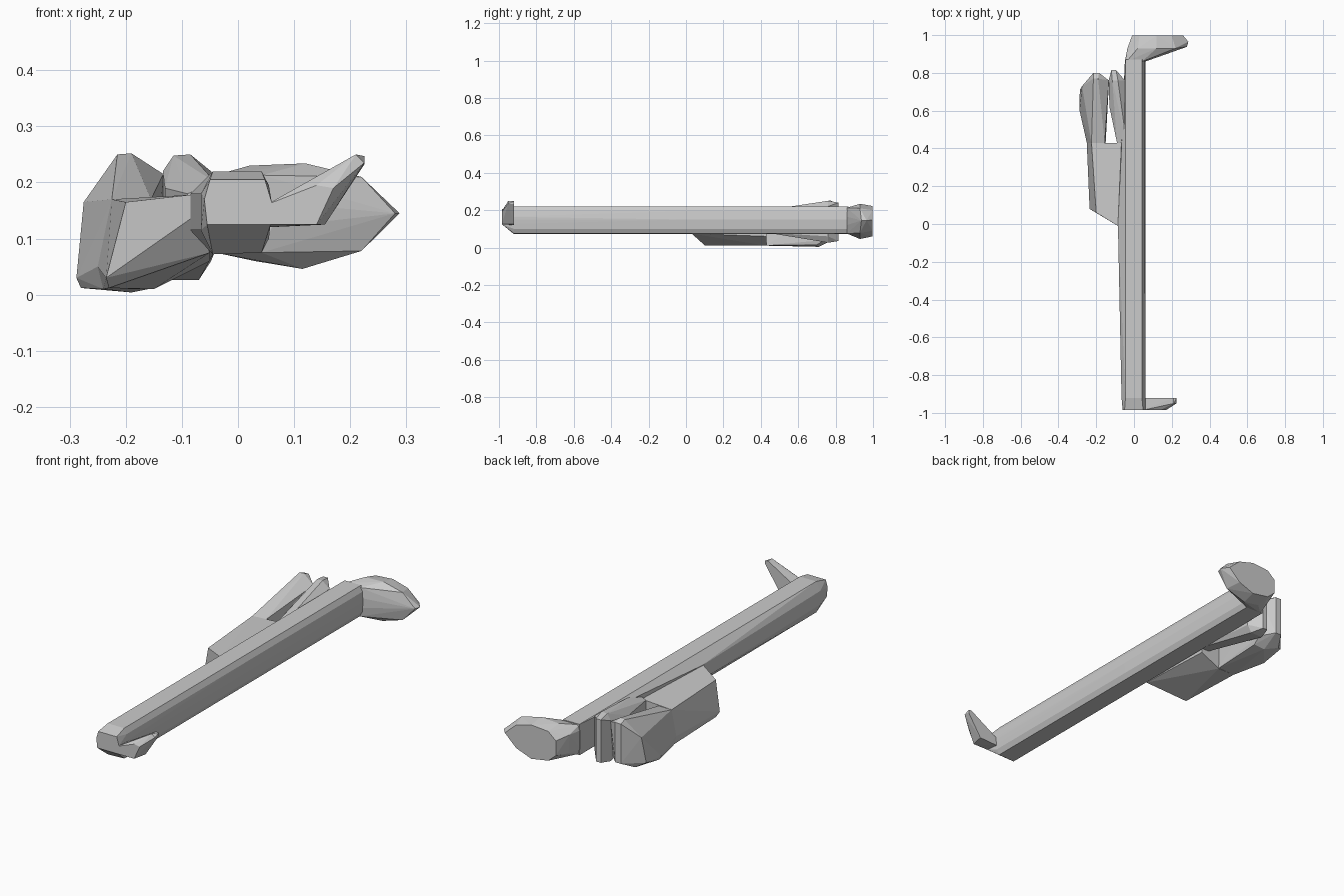
import bpy, bmesh


def hull(name, points):
    """Flat-faced solid wrapped around a few corner points."""
    bm = bmesh.new()
    for p in points:
        bm.verts.new(p)
    out = bmesh.ops.convex_hull(bm, input=bm.verts)
    junk = {e for e in out["geom_interior"] + out["geom_unused"]
            if isinstance(e, bmesh.types.BMVert)}
    bmesh.ops.delete(bm, geom=list(junk), context='VERTS')
    bmesh.ops.dissolve_limit(bm, angle_limit=0.02, verts=bm.verts, edges=bm.edges)
    bmesh.ops.recalc_face_normals(bm, faces=bm.faces)
    mesh = bpy.data.meshes.new(name)
    bm.to_mesh(mesh)
    bm.free()
    obj = bpy.data.objects.new(name, mesh)
    bpy.context.collection.objects.link(obj)
    return obj


def ring(y, xz):
    return [(x, y, z) for x, z in xz]


# long bar, chamfered, with a tapered front nose
def section(left):
    return [(-0.045, 0.22), (0.042, 0.22), (0.055, 0.195), (0.06, 0.15),
            (0.055, 0.10), (0.042, 0.075), (-0.045, 0.072), (left, 0.115),
            (left, 0.18)]

nose = [(-0.05, 0.205), (0.048, 0.205), (0.06, 0.165), (0.058, 0.125),
        (-0.055, 0.125), (-0.06, 0.17)]
hull("bar", ring(-0.985, nose) + ring(-0.92, section(-0.066))
     + ring(0.0, section(-0.085)))
hull("bar_rear", ring(0.0, section(-0.085)) + ring(0.43, section(-0.06))
     + ring(0.87, section(-0.048)))

# wide pointed block at the back end
hull("rear_block",
     ring(0.86, [(-0.048, 0.19), (-0.04, 0.213), (0.042, 0.213), (0.06, 0.165),
                 (0.06, 0.12), (0.042, 0.075), (-0.04, 0.075), (-0.048, 0.10)])
     + ring(0.93, [(-0.035, 0.19), (-0.03, 0.10), (0.02, 0.23), (0.12, 0.234),
                   (0.115, 0.046), (0.03, 0.06), (0.22, 0.21), (0.22, 0.078)])
     + [(0.28, 0.938, 0.145), (0.288, 0.965, 0.145)]
     + ring(0.998, [(-0.01, 0.18), (-0.01, 0.11), (0.03, 0.215), (0.12, 0.222),
                    (0.20, 0.20), (0.26, 0.147), (0.20, 0.09), (0.12, 0.06),
                    (0.03, 0.075)]))

# small upturned hook at the front end
hook = [(0.05, 0.155), (0.21, 0.25), (0.225, 0.247), (0.225, 0.232),
        (0.155, 0.125), (0.05, 0.12)]
hull("front_hook", ring(-0.92, hook)
     + ring(-0.95, [(0.21, 0.25), (0.225, 0.235)])
     + ring(-0.985, [(0.05, 0.16), (0.14, 0.195), (0.17, 0.19), (0.14, 0.125),
                     (0.05, 0.125)]))

# side plate leaning out to the left
hull("side_plate",
     ring(-0.01, [(-0.085, 0.178), (-0.085, 0.135)])
     + [(-0.20, 0.06, 0.165), (-0.235, 0.08, 0.03), (-0.23, 0.10, 0.012),
        (-0.05, 0.03, 0.075)]
     + ring(0.43, [(-0.225, 0.17), (-0.25, 0.05), (-0.24, 0.01), (-0.15, 0.01),
                   (-0.05, 0.06), (-0.05, 0.18)]))

# two flaring lobes behind the side plate
hull("outer_lobe",
     ring(0.43, [(-0.225, 0.17), (-0.25, 0.05), (-0.24, 0.01), (-0.15, 0.012),
                 (-0.155, 0.17)])
     + [(-0.288, 0.60, 0.03), (-0.28, 0.60, 0.012), (-0.275, 0.73, 0.165),
        (-0.287, 0.71, 0.04), (-0.25, 0.74, 0.02), (-0.19, 0.71, 0.004),
        (-0.14, 0.70, 0.015), (-0.133, 0.76, 0.215), (-0.133, 0.74, 0.04)]
     + ring(0.77, [(-0.215, 0.25), (-0.19, 0.252)])
     + ring(0.80, [(-0.215, 0.24), (-0.185, 0.24), (-0.215, 0.05),
                   (-0.185, 0.05)]))
hull("inner_lobe",
     ring(0.43, [(-0.09, 0.18), (-0.09, 0.08), (-0.04, 0.08), (-0.04, 0.20)])
     + ring(0.62, [(-0.13, 0.19), (-0.13, 0.06)])
     + ring(0.76, [(-0.134, 0.22), (-0.134, 0.026), (-0.115, 0.248),
                   (-0.085, 0.25), (-0.07, 0.026), (-0.048, 0.06),
                   (-0.048, 0.22)])
     + ring(0.815, [(-0.12, 0.24), (-0.095, 0.24), (-0.12, 0.035),
                    (-0.095, 0.035)]))
